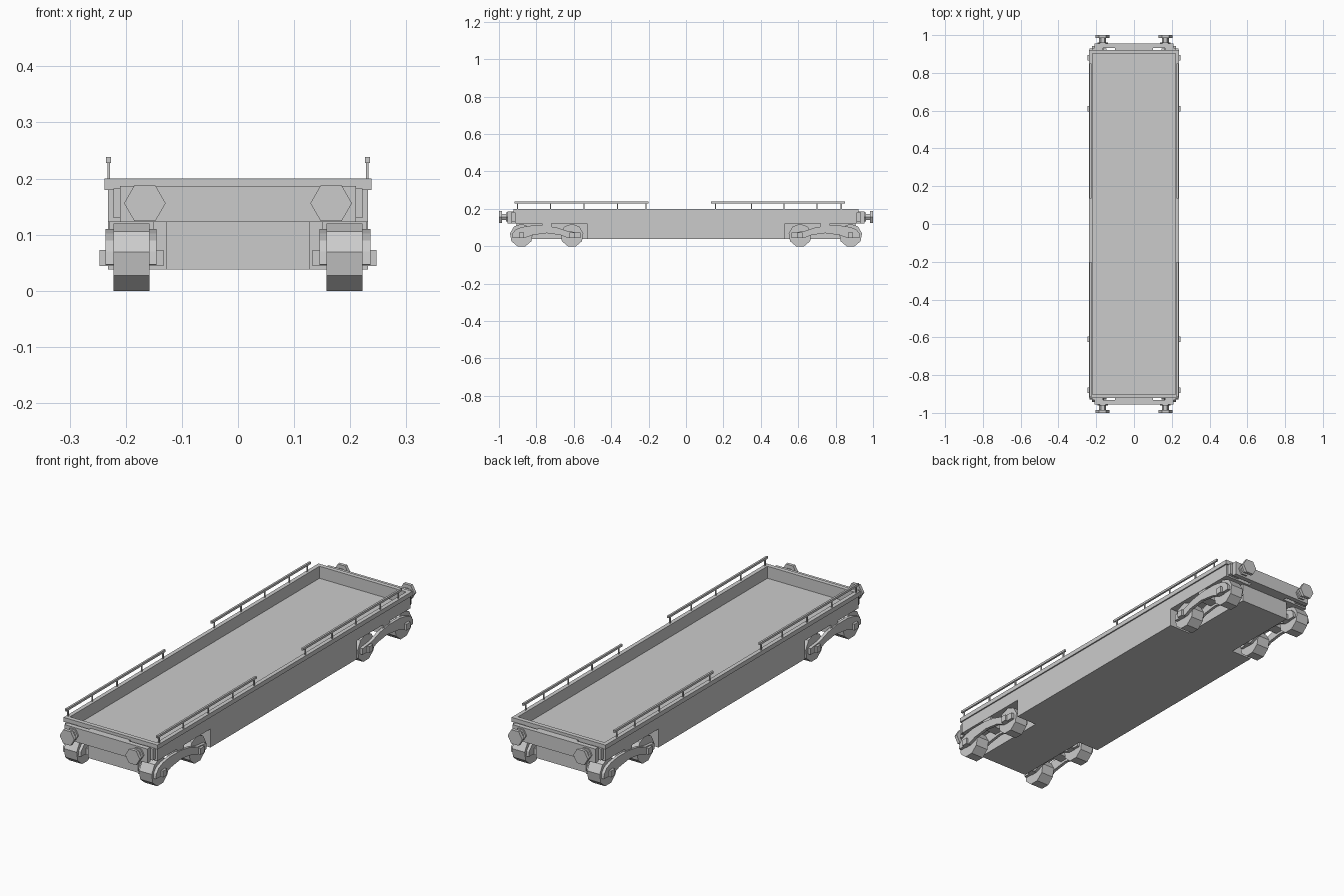
import bpy, bmesh, math
from mathutils import Vector

cube = bpy.data.objects.get("Cube")
if cube:
    bpy.data.objects.remove(cube, do_unlink=True)

grey = bpy.data.materials.new("plain_grey")
grey.use_nodes = True
COLOUR = (0.6, 0.6, 0.6, 1)
grey.diffuse_color = COLOUR
grey.node_tree.nodes["Principled BSDF"].inputs["Base Color"].default_value = COLOUR


def finish(name, bm):
    bmesh.ops.recalc_face_normals(bm, faces=bm.faces)
    mesh = bpy.data.meshes.new(name)
    bm.to_mesh(mesh)
    bm.free()
    mesh.materials.append(grey)
    obj = bpy.data.objects.new(name, mesh)
    bpy.context.collection.objects.link(obj)
    return obj


def prism(name, points, axis, start, end):
    """Extrude a profile along x (points are y, z) or y (points are x, z)."""
    bm = bmesh.new()
    if axis == "x":
        verts = [bm.verts.new((start, a, b)) for a, b in points]
    else:
        verts = [bm.verts.new((a, start, b)) for a, b in points]
    face = bm.faces.new(verts)
    moved = bmesh.ops.extrude_face_region(bm, geom=[face])["geom"]
    step = Vector((end - start, 0, 0) if axis == "x" else (0, end - start, 0))
    bmesh.ops.translate(bm, vec=step,
                        verts=[v for v in moved if isinstance(v, bmesh.types.BMVert)])
    return finish(name, bm)


def box(name, x, y, z):
    corners = [(x[0], z[0]), (x[1], z[0]), (x[1], z[1]), (x[0], z[1])]
    return prism(name, corners, "y", y[0], y[1])


def ngon(a, b, radius, sides, turn=0):
    return [(a + radius * math.cos(turn + math.tau * i / sides),
             b + radius * math.sin(turn + math.tau * i / sides)) for i in range(sides)]


def span(sign, a, b):
    return tuple(sorted((sign * a, sign * b)))


# Body: deep middle, narrow lower ends and floor
box("middle_body", (-0.232, 0.232), (-0.53, 0.53), (0.038, 0.123))
box("floor", (-0.232, 0.232), (-0.915, 0.915), (0.123, 0.145))
for s in (-1, 1):
    box("lower_end", (-0.127, 0.127), span(s, 0.53, 0.905), (0.038, 0.123))
    # Walls with an overhanging rim
    box("side_wall", span(s, 0.219, 0.232), (-0.915, 0.915), (0.145, 0.18))
    box("side_rim", span(s, 0.219, 0.238), (-0.922, 0.922), (0.18, 0.2))
    box("end_wall", (-0.219, 0.219), span(s, 0.902, 0.915), (0.145, 0.18))
    box("end_rim", (-0.219, 0.219), span(s, 0.902, 0.922), (0.18, 0.2))
    # Buffer beam held off the body by brackets
    box("buffer_beam", (-0.21, 0.21), span(s, 0.933, 0.955), (0.123, 0.187))
    box("beam_bracket", (-0.1, 0.1), span(s, 0.915, 0.933), (0.123, 0.187))
    for t in (-1, 1):
        box("beam_corner", span(t, 0.165, 0.222), span(s, 0.915, 0.933), (0.13, 0.182))
        # Hexagonal buffers
        for part, radius, near, far in (("buffer_base", 0.028, 0.955, 0.962),
                                        ("buffer_shaft", 0.018, 0.962, 0.985),
                                        ("buffer_head", 0.037, 0.985, 1.0)):
            prism(part, ngon(t * 0.166, 0.156, radius, 6), "y", s * near, s * far)

# Handrails along each side
RAILS = (((-0.917, -0.2), (-0.9, -0.725, -0.545, -0.367, -0.213)),
         ((0.135, 0.85), (0.157, 0.35, 0.523, 0.7, 0.83)))
for t in (-1, 1):
    for length, posts in RAILS:
        box("handrail", span(t, 0.226, 0.235), length, (0.228, 0.238))
        for y in posts:
            box("rail_post", span(t, 0.228, 0.233), (y - 0.003, y + 0.003), (0.2, 0.228))

# Wheel sets: nine-sided wheels, arched side frames, axle boxes
FRAME = [(0.93, 0.047), (0.927, 0.07), (0.91, 0.09), (0.88, 0.102), (0.83, 0.11),
         (0.75, 0.11), (0.69, 0.1), (0.63, 0.08), (0.565, 0.073), (0.565, 0.045),
         (0.635, 0.045), (0.67, 0.06), (0.745, 0.07), (0.82, 0.06), (0.86, 0.045)]
for s in (-1, 1):
    for t in (-1, 1):
        outline = [(s * y, z) for y, z in FRAME]
        prism("outer_side_frame", outline, "x", t * 0.222, t * 0.236)
        prism("inner_side_frame", outline, "x", t * 0.145, t * 0.158)
        box("frame_bolster", span(t, 0.15, 0.23), span(s, 0.72, 0.77), (0.08, 0.123))
        for y in (0.61, 0.88):
            prism("wheel", ngon(s * y, 0.058, 0.062, 9, math.pi / 2),
                  "x", t * 0.158, t * 0.222)
            box("axle_box", span(t, 0.133, 0.247),
                span(s, y - 0.014, y + 0.014), (0.044, 0.073))
